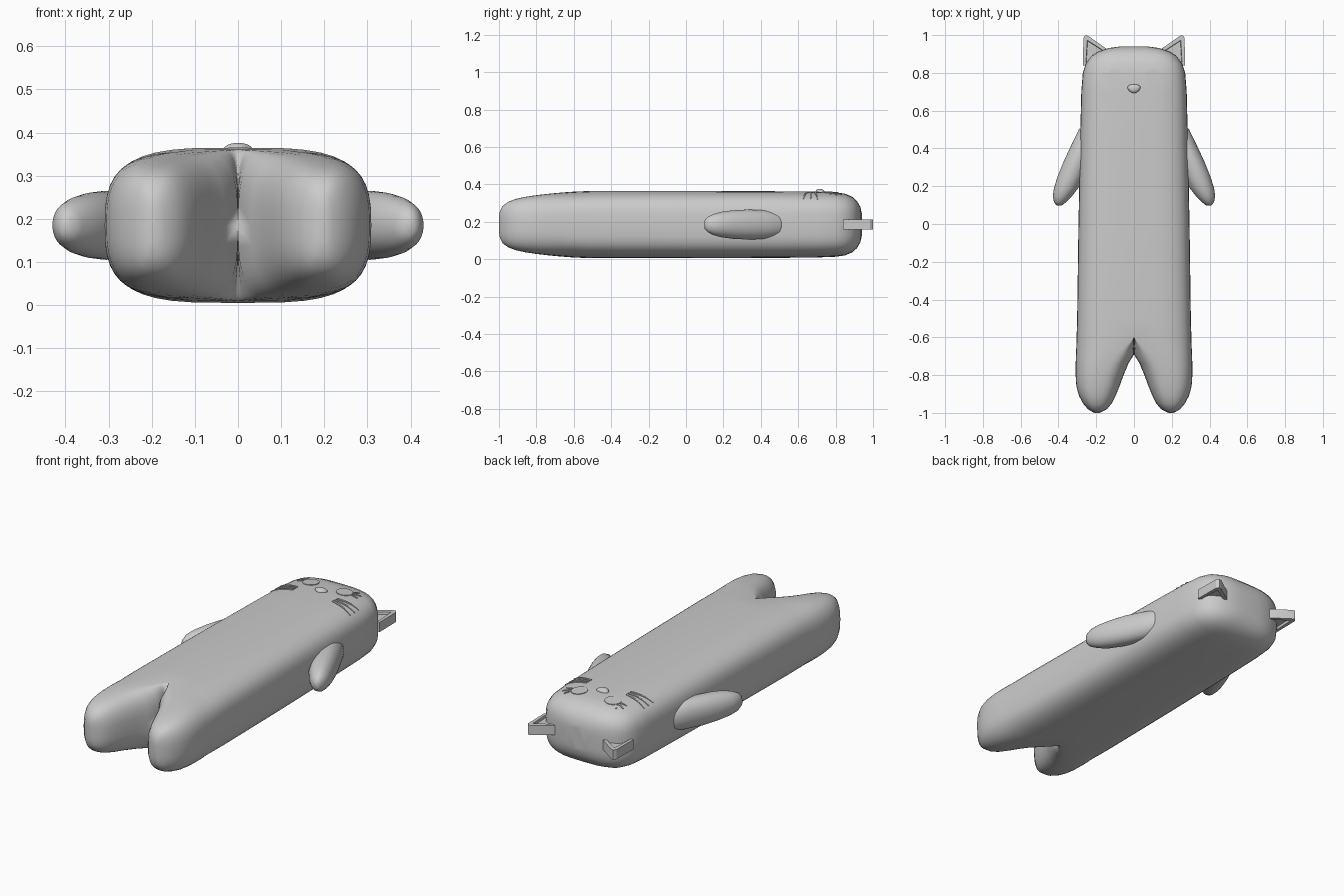
import bpy, bmesh
from math import sin, cos, pi, copysign
from mathutils import Vector

cube = bpy.data.objects.get("Cube")
if cube:
    bpy.data.objects.remove(cube)

grey = bpy.data.materials.new("soft grey")
grey.use_nodes = True
grey.diffuse_color = (0.6, 0.6, 0.6, 1)
grey.node_tree.nodes["Principled BSDF"].inputs["Base Color"].default_value = (0.6, 0.6, 0.6, 1)

MID = 0.185      # height of the body's centre line
SIDES = 40


def finish(bm, name, angle=50, mirror=True):
    """Turn a bmesh into a smooth-shaded object mirrored across x."""
    mesh = bpy.data.meshes.new(name)
    bm.to_mesh(mesh)
    bm.free()
    mesh.materials.append(grey)
    obj = bpy.data.objects.new(name, mesh)
    bpy.context.collection.objects.link(obj)
    if mirror:
        mod = obj.modifiers.new("mirror", 'MIRROR')
        mod.merge_threshold = 0.0005
    bpy.ops.object.select_all(action='DESELECT')
    obj.select_set(True)
    bpy.context.view_layer.objects.active = obj
    bpy.ops.object.shade_smooth_by_angle(angle=angle * pi / 180)
    return obj


def power(v, n):
    return copysign(abs(v) ** (2 / n), v)


def loft(rows, squareness):
    """Rows: y, inner x, ridge x, outer x, half height."""
    bm = bmesh.new()
    rings = []
    for y, inner, ridge, outer, half in rows:
        n = squareness(ridge)
        ring = []
        for i in range(SIDES):
            t = 2 * pi * i / SIDES
            c = power(cos(t), n)
            x = ridge + c * (outer - ridge if c > 0 else ridge - inner)
            ring.append(bm.verts.new((x, y, MID + half * power(sin(t), n))))
        rings.append(ring)
    for a, b in zip(rings, rings[1:]):
        for i in range(SIDES):
            j = (i + 1) % SIDES
            bm.faces.new((a[i], a[j], b[j], b[i]))
    bm.faces.new(rings[0])
    bm.faces.new(rings[-1])
    bmesh.ops.recalc_face_normals(bm, faces=bm.faces)
    return bm


# Body: half torso running into one leg
body_rows = [
    (0.94, 0, 0, 0.07, 0.06), (0.932, 0, 0, 0.13, 0.095),
    (0.915, 0, 0, 0.185, 0.125), (0.89, 0, 0, 0.225, 0.148),
    (0.85, 0, 0, 0.255, 0.165), (0.8, 0, 0, 0.271, 0.172),
    (0.7, 0, 0, 0.279, 0.176), (0.5, 0, 0, 0.284, 0.178),
    (0, 0, 0, 0.294, 0.18), (-0.5, 0, 0, 0.301, 0.18),
    (-0.6, 0, 0, 0.304, 0.176), (-0.64, 0, 0.04, 0.305, 0.173),
    (-0.69, 0, 0.1, 0.307, 0.169), (-0.74, 0.03, 0.14, 0.309, 0.164),
    (-0.8, 0.055, 0.17, 0.309, 0.157), (-0.86, 0.077, 0.185, 0.305, 0.148),
    (-0.91, 0.097, 0.193, 0.291, 0.137), (-0.95, 0.118, 0.196, 0.27, 0.122),
    (-0.98, 0.143, 0.197, 0.244, 0.1), (-0.995, 0.17, 0.197, 0.22, 0.072),
    (-1, 0.185, 0.197, 0.207, 0.04)]
bm = loft(body_rows, lambda ridge: 3.5 - 4.5 * ridge)
wall = [f for f in bm.faces if all(abs(v.co.x) < 1e-5 for v in f.verts)]
bmesh.ops.delete(bm, geom=wall, context='FACES')
finish(bm, "body", 60)

# Arms: flattened paddles angled down from the sides
arm_rows = [
    (0.54, 0.2, 0.23, 0.26, 0.045), (0.5, 0.2, 0.24, 0.292, 0.064),
    (0.42, 0.2, 0.265, 0.331, 0.077), (0.33, 0.23, 0.305, 0.373, 0.08),
    (0.25, 0.265, 0.335, 0.405, 0.076), (0.19, 0.295, 0.36, 0.424, 0.068),
    (0.145, 0.33, 0.383, 0.43, 0.056), (0.115, 0.36, 0.394, 0.423, 0.04),
    (0.098, 0.382, 0.398, 0.41, 0.02)]
finish(loft(arm_rows, lambda ridge: 2.1), "arms", 60)

# Ears: thick triangles with a recessed centre on both flat sides
outline = [(0.27, 0.84), (0.268, 0.985), (0.258, 0.999), (0.243, 0.996), (0.12, 0.91), (0.15, 0.84)]
bm = bmesh.new()
base = bm.faces.new([bm.verts.new((x, y, MID - 0.027)) for x, y in outline])
top = bmesh.ops.extrude_face_region(bm, geom=[base])["geom"]
bmesh.ops.translate(bm, verts=[v for v in top if isinstance(v, bmesh.types.BMVert)], vec=(0, 0, 0.053))
bmesh.ops.recalc_face_normals(bm, faces=bm.faces)
flats = [f for f in bm.faces if abs(f.normal.z) > 0.9]
bmesh.ops.inset_individual(bm, faces=flats, thickness=0.022, depth=0)
bmesh.ops.inset_individual(bm, faces=flats, thickness=0.003, depth=-0.014)
finish(bm, "ears", 30)


def skin(x, y):
    """Point on the upper surface of the head."""
    for a, b in zip(body_rows, body_rows[1:]):
        if b[0] <= y <= a[0]:
            f = (a[0] - y) / (a[0] - b[0])
            outer, half = (a[k] + f * (b[k] - a[k]) for k in (3, 4))
            return Vector((x, y, MID + half * (1 - abs(x / outer) ** 3.5) ** (1 / 3.5)))


# Eyes: thin discs that follow the head
bm = bmesh.new()
disc = bmesh.ops.create_circle(bm, cap_ends=True, segments=32, radius=0.042)["verts"]
rim = bm.faces[:]
for v in disc:
    v.co = skin(v.co.x + 0.102, v.co.y + 0.777)
    v.co.z -= 0.003
top = bmesh.ops.extrude_face_region(bm, geom=rim)["geom"]
bmesh.ops.translate(bm, verts=[v for v in top if isinstance(v, bmesh.types.BMVert)], vec=(0, 0, 0.006))
bmesh.ops.recalc_face_normals(bm, faces=bm.faces)
finish(bm, "eyes", 30)


def strokes(name, lines, width):
    """Thin tapered strips laid along the head surface."""
    bm = bmesh.new()
    steps = 8
    for start, end in lines:
        a, b = Vector(start), Vector(end)
        side = (b - a).orthogonal().normalized() * width
        prev = None
        for i in range(steps + 1):
            p = a.lerp(b, i / steps)
            s = side * (1 - 0.6 * i / steps)
            ring = []
            for sign, lift in ((1, -0.004), (1, 0.004), (-1, 0.004), (-1, -0.004)):
                q = p + s * sign
                ring.append(bm.verts.new(skin(q.x, q.y) + Vector((0, 0, lift))))
            if prev:
                for k in range(4):
                    m = (k + 1) % 4
                    bm.faces.new((prev[k], prev[m], ring[m], ring[k]))
            if i in (0, steps):
                bm.faces.new(ring)
            prev = ring
    bmesh.ops.recalc_face_normals(bm, faces=bm.faces)
    finish(bm, name, 30)


# Whiskers and eyelashes
strokes("whiskers", [((0.12, 0.685), (0.24, 0.704)),
                     ((0.12, 0.667), (0.24, 0.667)),
                     ((0.12, 0.65), (0.24, 0.628))], 0.006)
strokes("eyelashes", [((0.14, 0.803), (0.158, 0.83)),
                      ((0.146, 0.79), (0.183, 0.805)),
                      ((0.147, 0.775), (0.182, 0.772))], 0.005)

# Nose: small rounded bump narrowing toward the feet
bm = bmesh.new()
bmesh.ops.create_uvsphere(bm, u_segments=24, v_segments=12, radius=1)
for v in bm.verts:
    x, y, z = v.co
    v.co = (0.033 * x * (1 + 0.3 * y), 0.716 + 0.024 * y, 0.36 + 0.016 * z)
finish(bm, "nose", 60, mirror=False)
